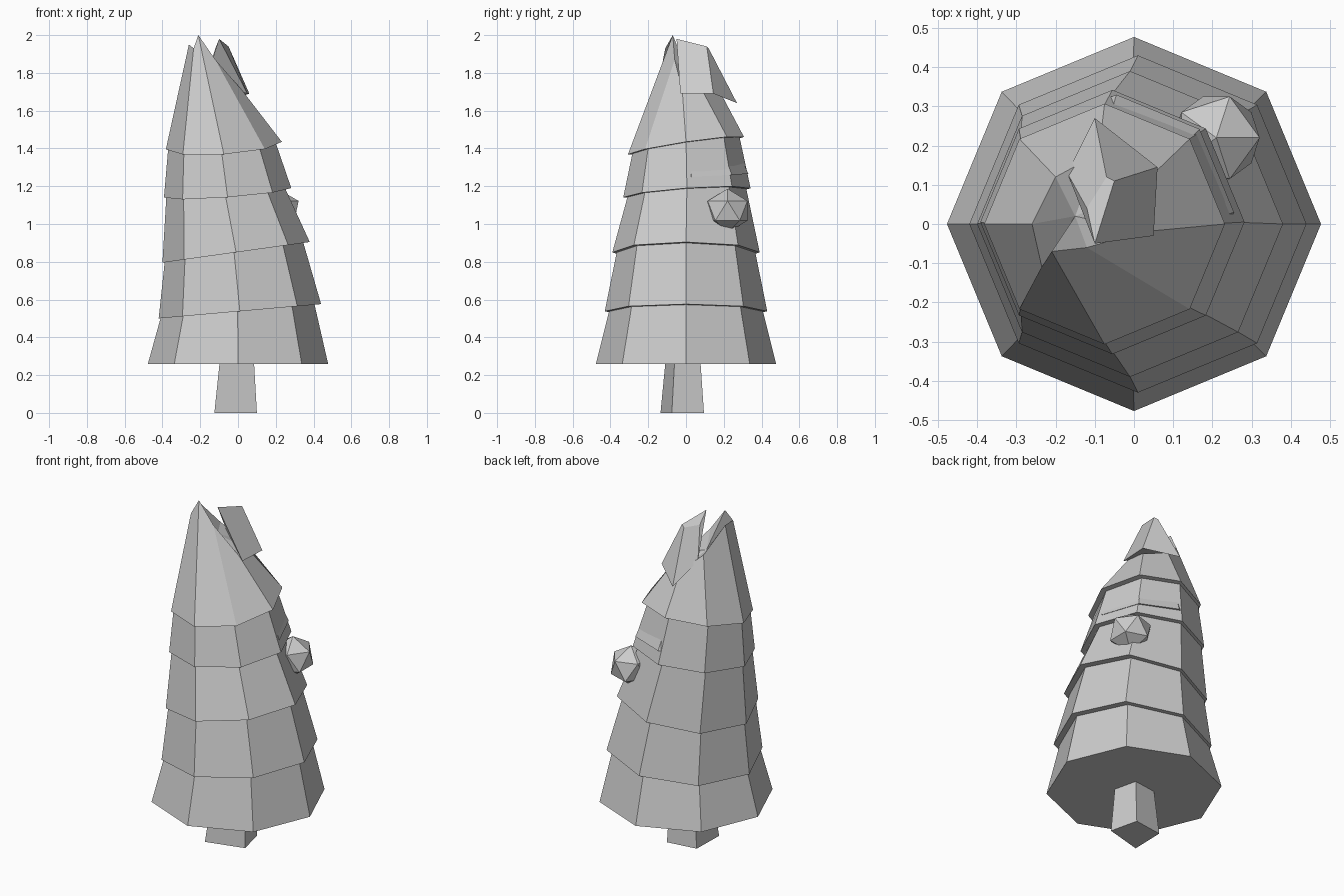
import bpy, bmesh, math
from mathutils import Vector

cube = bpy.data.objects.get("Cube")
if cube:
    bpy.data.objects.remove(cube, do_unlink=True)

grey = bpy.data.materials.new("plain grey")
grey.use_nodes = True
grey.diffuse_color = (0.6, 0.6, 0.6, 1)
grey.node_tree.nodes["Principled BSDF"].inputs["Base Color"].default_value = (0.6, 0.6, 0.6, 1)


def finish(name, bm):
    bmesh.ops.recalc_face_normals(bm, faces=bm.faces)
    mesh = bpy.data.meshes.new(name)
    bm.to_mesh(mesh)
    bm.free()
    mesh.materials.append(grey)
    obj = bpy.data.objects.new(name, mesh)
    bpy.context.collection.objects.link(obj)
    return obj


def loft(name, low, high, peak=None):
    """Join two rings of points, close the bottom and cap or fan the top."""
    bm = bmesh.new()
    a = [bm.verts.new(p) for p in low]
    b = [bm.verts.new(p) for p in high]
    n = len(a)
    bm.faces.new(a[::-1])
    for i in range(n):
        j = (i + 1) % n
        bm.faces.new((a[i], a[j], b[j], b[i]))
    if peak:
        c = bm.verts.new(peak)
        for i in range(n):
            bm.faces.new((b[i], b[(i + 1) % n], c))
    else:
        bm.faces.new(b)
    return finish(name, bm)


def ring(x, y, z, r, sx, sy):
    """Octagon tilted by the slopes sx and sy."""
    pts = []
    for i in range(8):
        t = math.tau * i / 8
        dx, dy = r * math.cos(t), r * math.sin(t)
        pts.append(Vector((x + dx, y + dy, z + sx * dx + sy * dy)))
    return pts


# Stacked foliage tiers: centre, radius and tilt of each rim
rims = [
    (0, 0, 0.26, 0.477, 0, 0),
    (0.01, 0, 0.538, 0.43, 0.088, 0),
    (-0.01, 0, 0.85, 0.39, 0.14, 0),
    (-0.055, 0.005, 1.165, 0.337, 0.075, 0.07),
    (-0.075, 0, 1.415, 0.307, 0.065, 0.15),
]
for i in range(4):
    x, y, z, r, sx, sy = rims[i + 1]
    loft(f"foliage_tier_{i + 1}", ring(*rims[i]),
         ring(x - 0.012, y, z + 0.01, r - 0.025, sx, sy))

# Extra skirt showing at the back only
loft("back_skirt", ring(-0.045, 0.03, 1.25, 0.3, 0, 0.05),
     ring(-0.07, 0, 1.44, 0.24, 0.06, 0.15))

# Ragged crown, highest at the front
crown_top = [(0.02, -0.02, 1.71), (0.01, 0.09, 1.7), (-0.09, 0.18, 1.7),
             (-0.2, 0.12, 1.8), (-0.26, 0, 1.95), (-0.235, -0.11, 1.93),
             (-0.21, -0.07, 2.0), (-0.12, -0.06, 1.87)]
loft("crown", ring(*rims[4]), crown_top, (-0.15, 0.02, 1.78))

# Drooping tip folded over the back left of the crown
loft("drooping_tip",
     [(0.05, -0.03, 1.69), (0.06, 0.145, 1.69), (-0.1, 0.27, 1.64), (-0.17, 0.13, 1.76)],
     [(-0.1, -0.05, 1.98), (-0.05, 0.11, 1.94), (-0.07, 0.12, 1.93), (-0.12, 0.04, 1.93)])

# Faceted lump on the back left
bm = bmesh.new()
bmesh.ops.create_icosphere(bm, subdivisions=1, radius=0.13)
bmesh.ops.scale(bm, vec=(0.95, 0.95, 0.9), verts=bm.verts)
bmesh.ops.translate(bm, vec=(0.21, 0.22, 1.07), verts=bm.verts)
finish("lump", bm)

# Four-sided flared trunk
foot = [Vector(p) for p in ((-0.125, -0.135, 0), (0.1, -0.075, 0), (0.06, 0.095, 0), (-0.12, 0.07, 0))]
head = [Vector((p.x * 0.8, p.y * 0.8, 0.28)) for p in foot]
for p in head:
    p.x += 0.004
loft("trunk", foot, head)
